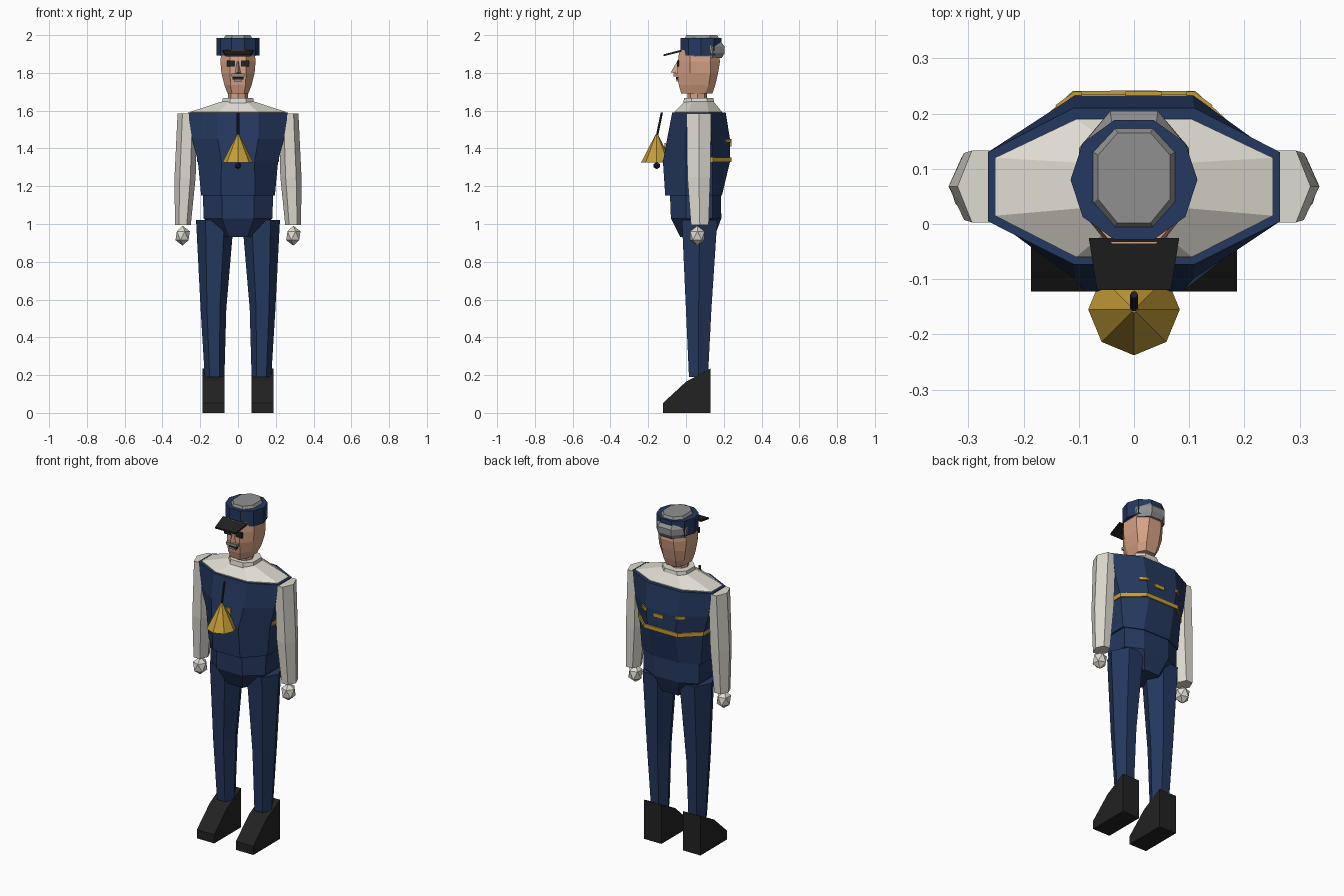
import bpy, bmesh
from math import sin, cos, tau
from mathutils import Vector

if "Cube" in bpy.data.objects:
    bpy.data.objects.remove(bpy.data.objects["Cube"])


def material(name, *rgb):
    mat = bpy.data.materials.new(name)
    mat.use_nodes = True
    mat.diffuse_color = (*rgb, 1)
    mat.node_tree.nodes["Principled BSDF"].inputs["Base Color"].default_value = (*rgb, 1)
    return mat


navy = material("navy cloth", .018, .040, .115)
white = material("off white cloth", .74, .71, .64)
skin = material("skin", .68, .36, .23)
grey = material("grey hair", .28, .28, .28)
black = material("black", .016, .016, .016)
gold = material("gold", .56, .34, .04)


def finish(name, bm, mat):
    bmesh.ops.recalc_face_normals(bm, faces=bm.faces)
    mesh = bpy.data.meshes.new(name)
    bm.to_mesh(mesh)
    bm.free()
    mesh.materials.append(mat)
    obj = bpy.data.objects.new(name, mesh)
    bpy.context.collection.objects.link(obj)
    return obj


def loft(name, rings, mat):
    """Skin equal-length closed rings and cap both ends."""
    bm = bmesh.new()
    rows = [[bm.verts.new(p) for p in ring] for ring in rings]
    for low, high in zip(rows, rows[1:]):
        for i in range(len(low)):
            bm.faces.new((low[i - 1], low[i], high[i], high[i - 1]))
    bm.faces.new(rows[0])
    bm.faces.new(rows[-1])
    return finish(name, bm, mat)


def octagon(z, side, flat, front, s0, s1, back):
    """Eight-sided body section: flat front, back and sides."""
    half = [(flat, front), (side, s0), (side, s1), (flat, back)]
    return [(x, y, z) for x, y in half] + [(-x, y, z) for x, y in reversed(half)]


def ngon(n, x, y, z, rx, ry):
    return [(x + rx * cos(tau * i / n), y + ry * sin(tau * i / n), z) for i in range(n)]


def body(name, sections, mat):
    return loft(name, [octagon(*s) for s in sections], mat)


def box(name, centre, size, mat):
    x, y, z = centre
    w, d, h = (v / 2 for v in size)
    rings = [[(x - w, y - d, k), (x + w, y - d, k), (x + w, y + d, k), (x - w, y + d, k)]
             for k in (z - h, z + h)]
    return loft(name, rings, mat)


def strip(name, path, z0, z1, mat):
    """Thin upright plate along a plan path."""
    bm = bmesh.new()
    low, high = ([bm.verts.new((x, y, z)) for x, y in path] for z in (z0, z1))
    for i in range(len(path) - 1):
        bm.faces.new((low[i], low[i + 1], high[i + 1], high[i]))
    obj = finish(name, bm, mat)
    solid = obj.modifiers.new("thickness", "SOLIDIFY")
    solid.thickness = .008
    solid.offset = 0


# Torso
body("vest", [(1.15, .195, .09, -.11, .0, .14, .19),
              (1.33, .212, .088, -.122, .0, .14, .233),
              (1.45, .243, .107, -.10, .0, .135, .233),
              (1.59, .265, .11, -.073, .005, .13, .21)], navy)
body("hips", [(.93, .08, .05, -.03, .02, .10, .15),
              (1.03, .183, .085, -.08, .0, .14, .187),
              (1.16, .185, .085, -.085, .0, .14, .185)], navy)
body("shirt_yoke", [(1.58, .252, .105, -.06, .015, .12, .19),
                    (1.594, .252, .105, -.06, .015, .12, .19),
                    (1.65, .08, .04, -.005, .03, .11, .145)], white)
body("collar", [(1.635, .085, .045, -.015, .03, .11, .15),
                (1.668, .08, .04, -.01, .03, .11, .145)], white)

# Gold trim on the vest
side_path = [(.214, .01), (.214, .142), (.11, .237), (.0, .238)]
strip("back_band", side_path + [(-x, y) for x, y in side_path[-2::-1]], 1.328, 1.352, gold)
strip("back_badge", [(-.015, .236), (.05, .236)], 1.41, 1.432, gold)
for s in (1, -1):
    strip("back_stud", [(s * .095, .236), (s * .108, .236), (s * .14, .212)], 1.432, 1.45, gold)
strip("chest_badge", [(.0, -.109), (.028, -.109)], 1.40, 1.43, gold)

# Head
loft("neck", [ngon(8, 0, .06, z, .052, .052) for z in (1.63, 1.72)], skin)
body("head", [(1.69, .055, .032, -.025, .02, .10, .14),
              (1.735, .072, .04, -.038, .02, .12, .155),
              (1.80, .088, .042, -.045, .02, .13, .17),
              (1.86, .093, .042, -.043, .02, .13, .18),
              (1.92, .088, .04, -.035, .02, .13, .17)], skin)
loft("nose", [[(-.018, -.04, 1.795), (.018, -.04, 1.795), (0, -.08, 1.803)],
              [(-.006, -.04, 1.862), (.006, -.04, 1.862), (0, -.046, 1.862)]], skin)
for s in (1, -1):
    box("eye", (s * .037, -.042, 1.849), (.042, .012, .032), black)
box("moustache", (0, -.053, 1.788), (.07, .024, .016), grey)
box("mouth", (0, -.046, 1.772), (.056, .012, .014), black)
box("lower_lip_beard", (0, -.045, 1.759), (.04, .012, .010), grey)

# Hair and cap
body("hair", [(1.88, .088, .04, .0, .05, .14, .19),
              (1.905, .098, .043, .0, .04, .14, .205),
              (1.94, .10, .043, .0, .04, .135, .205),
              (1.968, .088, .04, .0, .04, .13, .18),
              (1.985, .074, .034, -.005, .04, .13, .173),
              (2.0, .065, .03, .002, .045, .125, .165)], grey)
loft("cap_band", [ngon(10, 0, .08, z, .115, .114) for z in (1.893, 1.985)], navy)
loft("cap_visor", [[(-w, y, z), (w, y, z), (w, y, z + .01), (-w, y, z + .01)]
                   for w, y, z in ((.067, -.12, 1.888), (.082, -.025, 1.912))], black)

# Arms, gloves, legs and shoes
for s, side in ((1, "left"), (-1, "right")):
    loft(side + "_sleeve", [ngon(6, s * x, y, z, rx, ry) for x, y, z, rx, ry in (
        (.292, .073, .995, .042, .054), (.28, .068, 1.25, .056, .07),
        (.268, .068, 1.585, .052, .075))], white)
    bm = bmesh.new()
    bmesh.ops.create_icosphere(bm, subdivisions=1, radius=.05)
    bmesh.ops.scale(bm, vec=(.85, .9, 1.05), verts=bm.verts)
    bmesh.ops.translate(bm, vec=(s * .293, .06, .938), verts=bm.verts)
    finish(side + "_glove", bm, white)
    loft(side + "_trouser_leg", [ngon(6, s * x, y, z, rx, ry) for x, y, z, rx, ry in (
        (.124, .066, .19, .052, .058), (.13, .067, .55, .068, .078),
        (.122, .072, 1.02, .10, .108))], navy)
    profile = [(-.122, 0), (-.122, .052), (.0, .165), (.13, .235), (.13, 0)]
    loft(side + "_shoe", [[(s * x, y, z) for y, z in profile] for x in (.072, .187)], black)

# Hand bell hung on the chest
loft("bell", [ngon(8, 0, -.155, 1.325, .083, .083),
              ngon(8, 0, -.155, 1.475, .006, .006)], gold)
loft("bell_handle", [ngon(6, 0, y, z, .007, .007)
                     for y, z in ((-.155, 1.46), (-.128, 1.59))], black)
bm = bmesh.new()
bmesh.ops.create_icosphere(bm, subdivisions=1, radius=.019)
bmesh.ops.translate(bm, vec=Vector((0, -.155, 1.309)), verts=bm.verts)
finish("bell_clapper", bm, black)
